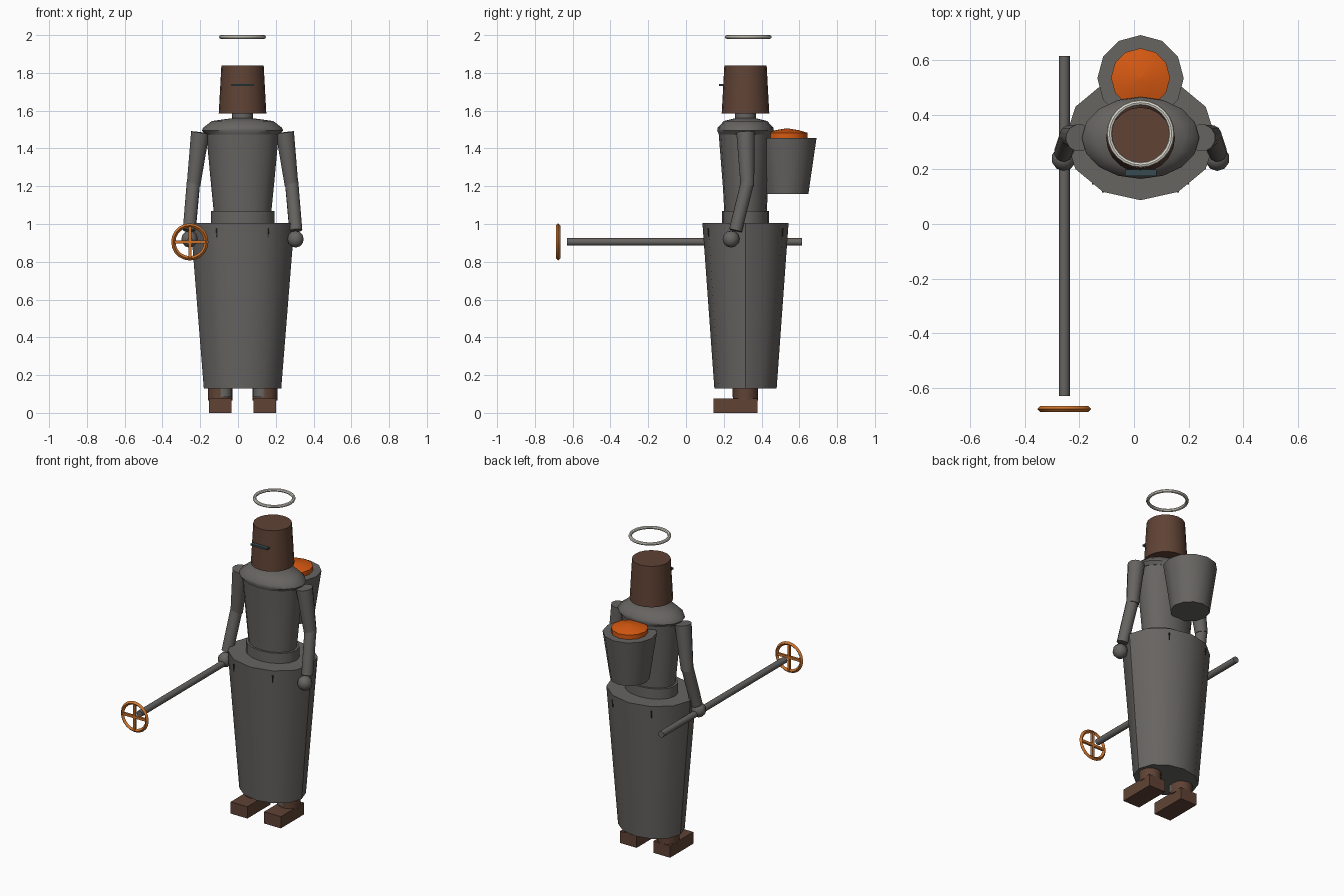
import bpy, bmesh, math
from mathutils import Vector, Matrix

if "Cube" in bpy.data.objects:
    bpy.data.objects.remove(bpy.data.objects["Cube"])

CX, CY = 0.024, 0.315   # axis of the figure
parts = []


def material(name, r, g, b):
    m = bpy.data.materials.new(name)
    m.use_nodes = True
    m.diffuse_color = (r, g, b, 1)
    m.node_tree.nodes["Principled BSDF"].inputs["Base Color"].default_value = (r, g, b, 1)
    return m


grey = material("iron grey", 0.135, 0.128, 0.12)
brown = material("rust brown", 0.115, 0.055, 0.035)
orange = material("ember orange", 0.68, 0.1, 0.006)
copper = material("copper orange", 0.6, 0.17, 0.025)
white = material("pale ivory", 0.75, 0.72, 0.64)
teal = material("dark teal", 0.04, 0.07, 0.08)
seam = material("dark seam", 0.03, 0.028, 0.026)


def finish(name, bm, mat):
    bmesh.ops.recalc_face_normals(bm, faces=bm.faces)
    mesh = bpy.data.meshes.new(name)
    bm.to_mesh(mesh)
    bm.free()
    mesh.materials.append(mat)
    ob = bpy.data.objects.new(name, mesh)
    bpy.context.collection.objects.link(ob)
    parts.append(ob)
    return ob


def lathe(name, rings, mat, sides=16, x=CX, y=CY):
    """Closed stack of elliptical rings given as (rx, ry, z)."""
    bm = bmesh.new()
    loops = []
    for rx, ry, z in rings:
        angles = [math.tau * i / sides for i in range(sides)]
        loops.append([bm.verts.new((x + rx * math.cos(a), y + ry * math.sin(a), z)) for a in angles])
    for low, high in zip(loops, loops[1:]):
        for i in range(sides):
            j = (i + 1) % sides
            bm.faces.new((low[i], low[j], high[j], high[i]))
    bm.faces.new(loops[0])
    bm.faces.new(loops[-1])
    return finish(name, bm, mat)


def tube(name, start, end, r1, r2, mat, sides=12):
    """Tapered rod between two points."""
    start, end = Vector(start), Vector(end)
    axis = end - start
    place = Matrix.Translation((start + end) / 2) @ axis.to_track_quat('Z', 'Y').to_matrix().to_4x4()
    bm = bmesh.new()
    bmesh.ops.create_cone(bm, cap_ends=True, segments=sides, radius1=r1, radius2=r2,
                          depth=axis.length, matrix=place)
    return finish(name, bm, mat)


def box(name, centre, size, mat):
    bm = bmesh.new()
    bmesh.ops.create_cube(bm, size=1, matrix=Matrix.Translation(centre) @ Matrix.Diagonal((*size, 1)))
    return finish(name, bm, mat)


def ring(name, centre, major, minor, mat, sides, section, upright=False):
    bpy.ops.mesh.primitive_torus_add(location=centre, major_radius=major, minor_radius=minor,
                                     major_segments=sides, minor_segments=section,
                                     rotation=(math.pi / 2 if upright else 0, 0, 0))
    ob = bpy.context.object
    ob.name = name
    ob.data.materials.append(mat)
    parts.append(ob)


# Skirt, waist, torso and collar
lathe("skirt", [(0.205, 0.165, 0.13), (0.275, 0.228, 1.005)], grey, 12)
lathe("waist_band", [(0.168, 0.125, 1.0), (0.168, 0.125, 1.07)], grey)
lathe("torso", [(0.152, 0.112, 1.06), (0.166, 0.12, 1.2), (0.193, 0.143, 1.49)], grey)
lathe("collar", [(0.195, 0.142, 1.475), (0.215, 0.15, 1.495), (0.208, 0.147, 1.51),
                 (0.163, 0.115, 1.545), (0.055, 0.055, 1.56)], grey)
lathe("neck", [(0.055, 0.055, 1.55), (0.055, 0.055, 1.59)], grey)

# Skirt seams
for sx in (-1, 1):
    for sy in (-1, 1):
        px, py = sx * 0.5, sy * 0.866
        tube("skirt_seam", (CX + px * 0.27, CY + py * 0.224, 0.93),
             (CX + px * 0.274, CY + py * 0.227, 0.975), 0.003, 0.005, seam, 4)

# Head with eye slit, and halo
lathe("head", [(0.126, 0.126, 1.585), (0.112, 0.112, 1.84)], brown, 20)
box("eye_slit", (CX, 0.187, 1.737), (0.115, 0.024, 0.011), teal)
ring("halo", (CX, 0.33, 1.99), 0.114, 0.01, white, 24, 8)

# Bucket of embers on the back
lathe("back_bucket", [(0.115, 0.115, 1.16), (0.158, 0.158, 1.455)], grey, 12, y=0.533)
lathe("embers", [(0.108, 0.108, 1.45), (0.108, 0.108, 1.483), (0.06, 0.06, 1.497),
                 (0.005, 0.005, 1.506)], orange, 12, y=0.535)

# Arms and legs on both sides
for side, s in (("left", 1), ("right", -1)):
    shoulder = (CX + s * 0.224, 0.315, 1.485)
    elbow = (CX + s * 0.26, 0.325, 1.2)
    wrist = (CX + s * 0.282, 0.262, 0.965)
    tube(side + "_upper_arm", shoulder, elbow, 0.05, 0.037, grey)
    tube(side + "_forearm", (elbow[0], elbow[1], 1.22), wrist, 0.036, 0.035, grey)
    bm = bmesh.new()
    bmesh.ops.create_uvsphere(bm, u_segments=10, v_segments=6, radius=0.045,
                              matrix=Matrix.Translation((CX + s * 0.281, 0.239, 0.92)))
    finish(side + "_hand", bm, grey)
    fx = CX + s * 0.118
    box(side + "_foot", (fx, 0.262, 0.0375), (0.118, 0.235, 0.075), brown)
    lathe(side + "_cuff", [(0.066, 0.066, 0.065), (0.066, 0.066, 0.135)], brown, 12, fx, 0.315)
    lathe(side + "_leg", [(0.045, 0.05, 0.085), (0.045, 0.05, 0.2)], grey, 12, fx - s * 0.018, 0.295)

# Pole with a spoked wheel
PX, PZ, WY = -0.255, 0.905, -0.677
tube("pole", (PX, -0.63, PZ), (PX, 0.615, PZ), 0.02, 0.02, grey)
ring("wheel_rim", (PX, WY, PZ), 0.087, 0.0115, copper, 20, 4, True)
box("wheel_spoke_across", (PX, WY, PZ), (0.165, 0.014, 0.016), copper)
box("wheel_spoke_upright", (PX, WY, PZ), (0.016, 0.014, 0.165), copper)

# Smooth round surfaces, keep hard edges
bpy.ops.object.select_all(action='DESELECT')
for ob in parts:
    ob.select_set(True)
bpy.context.view_layer.objects.active = parts[0]
bpy.ops.object.shade_smooth_by_angle(angle=math.radians(35))
